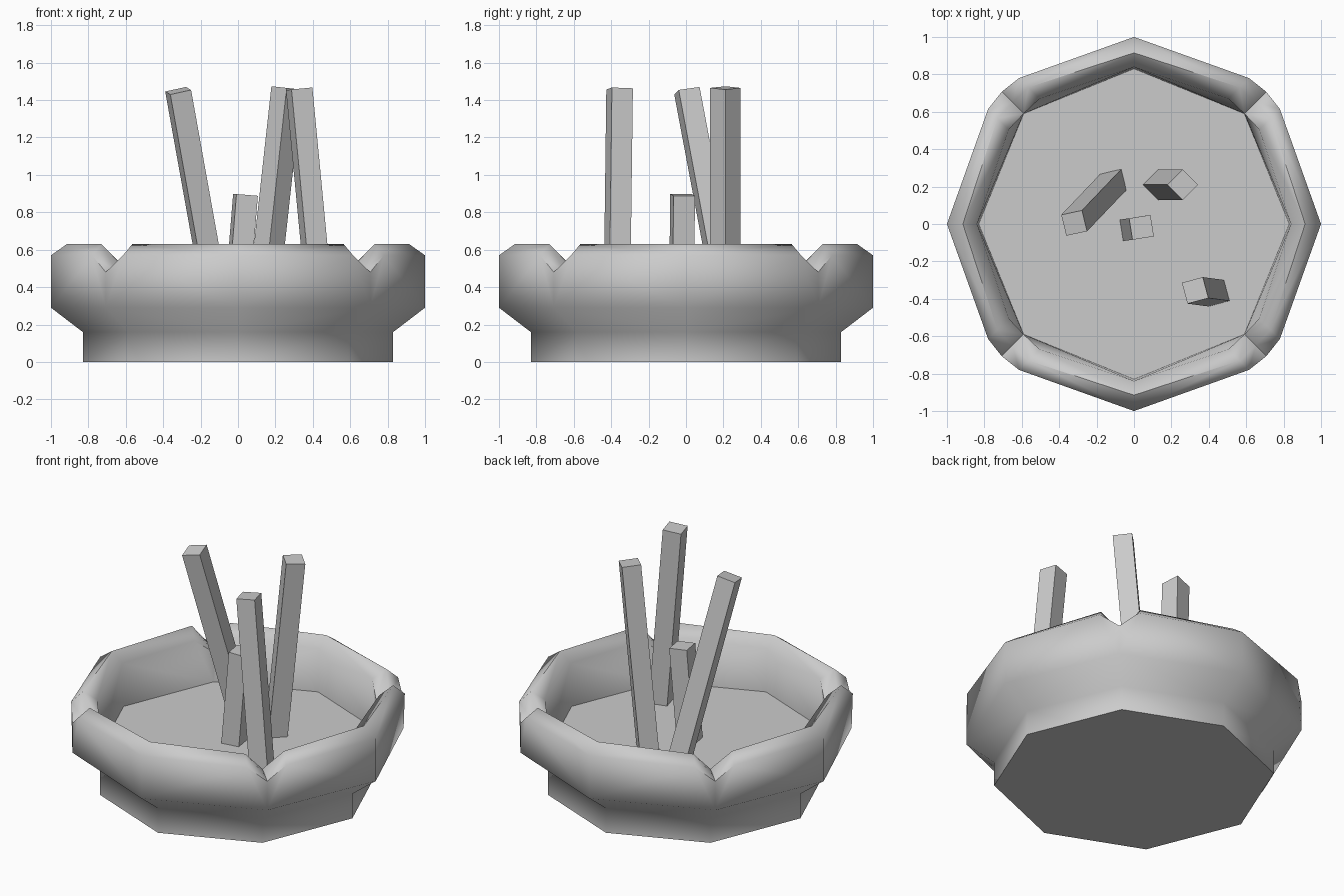
import bpy, bmesh, math
from mathutils import Vector, Matrix

if "Cube" in bpy.data.objects:
    bpy.data.objects.remove(bpy.data.objects["Cube"])


def finish(bm, name, smooth_angle):
    bmesh.ops.recalc_face_normals(bm, faces=bm.faces)
    me = bpy.data.meshes.new(name)
    bm.to_mesh(me)
    bm.free()
    ob = bpy.data.objects.new(name, me)
    bpy.context.collection.objects.link(ob)
    bpy.ops.object.select_all(action='DESELECT')
    ob.select_set(True)
    bpy.context.view_layer.objects.active = ob
    bpy.ops.object.shade_smooth_by_angle(angle=math.radians(smooth_angle))
    return ob


# Bowl: one eighth, from the +x axis (a) past the notch edge (e) to the diagonal (d)
P = {
    'c0': (0, 0, 0), 'a0': (.83, 0, 0), 'd0': (.59, .59, 0),
    'a1': (.83, 0, .16), 'd1': (.59, .59, .16),
    'a2': (1, 0, .29), 'd2': (.707, .707, .29),
    'a3': (1, 0, .57), 'e3': (.78, .615, .57), 'd3': (.707, .707, .48),
    'a4': (.915, 0, .63), 'e4': (.73, .565, .63), 'd4': (.65, .65, .485),
    'a5': (.84, 0, .57), 'e5': (.67, .505, .57), 'd5': (.59, .59, .485),
    'a6': (.83, 0, .29), 'd6': (.59, .59, .29), 'c6': (0, 0, .29),
}
FACES = ['c0 a0 d0', 'a0 a1 d1 d0', 'a1 a2 d2 d1',      # foot and flare
         'a2 a3 e3 d2', 'd2 e3 d3',                     # outer wall
         'a3 a4 e4 e3', 'a4 a5 e5 e4',                  # ridged rim
         'e3 e4 d4 d3', 'e4 e5 d5 d4',                  # V notch
         'a5 a6 d6 e5', 'e5 d6 d5', 'a6 c6 d6']         # inner wall, floor
bm = bmesh.new()
for k in range(4):
    for flip in (1, -1):
        m = Matrix.Rotation(k * math.pi / 2, 3, 'Z') @ Matrix.Diagonal((1, flip, 1))
        for f in FACES:
            bm.faces.new([bm.verts.new(m @ Vector(P[n])) for n in f.split()])
bmesh.ops.remove_doubles(bm, verts=bm.verts, dist=.003)
finish(bm, 'bowl', 60)


# Square sticks leaning in the bowl
def stick(name, bottom, top, turn, width=.116):
    b, t = Vector(bottom), Vector(top)
    axis = t - b
    rot = Vector((0, 0, 1)).rotation_difference(axis).to_matrix().to_4x4()
    m = (Matrix.Translation((b + t) / 2) @ rot
         @ Matrix.Rotation(math.radians(turn), 4, 'Z')
         @ Matrix.Diagonal((width, width, axis.length, 1)))
    bm = bmesh.new()
    bmesh.ops.create_cube(bm, size=1, matrix=m)
    finish(bm, name, 30)


stick('stick_left', (-.11, .225, .28), (-.32, .005, 1.45), 13)
stick('stick_back', (.13, .21, .28), (.26, .21, 1.465), 45)
stick('stick_right', (.44, -.37, .28), (.327, -.355, 1.46), 15)
stick('stick_short', (-.01, -.025, .28), (.04, -.018, .893), 9)
